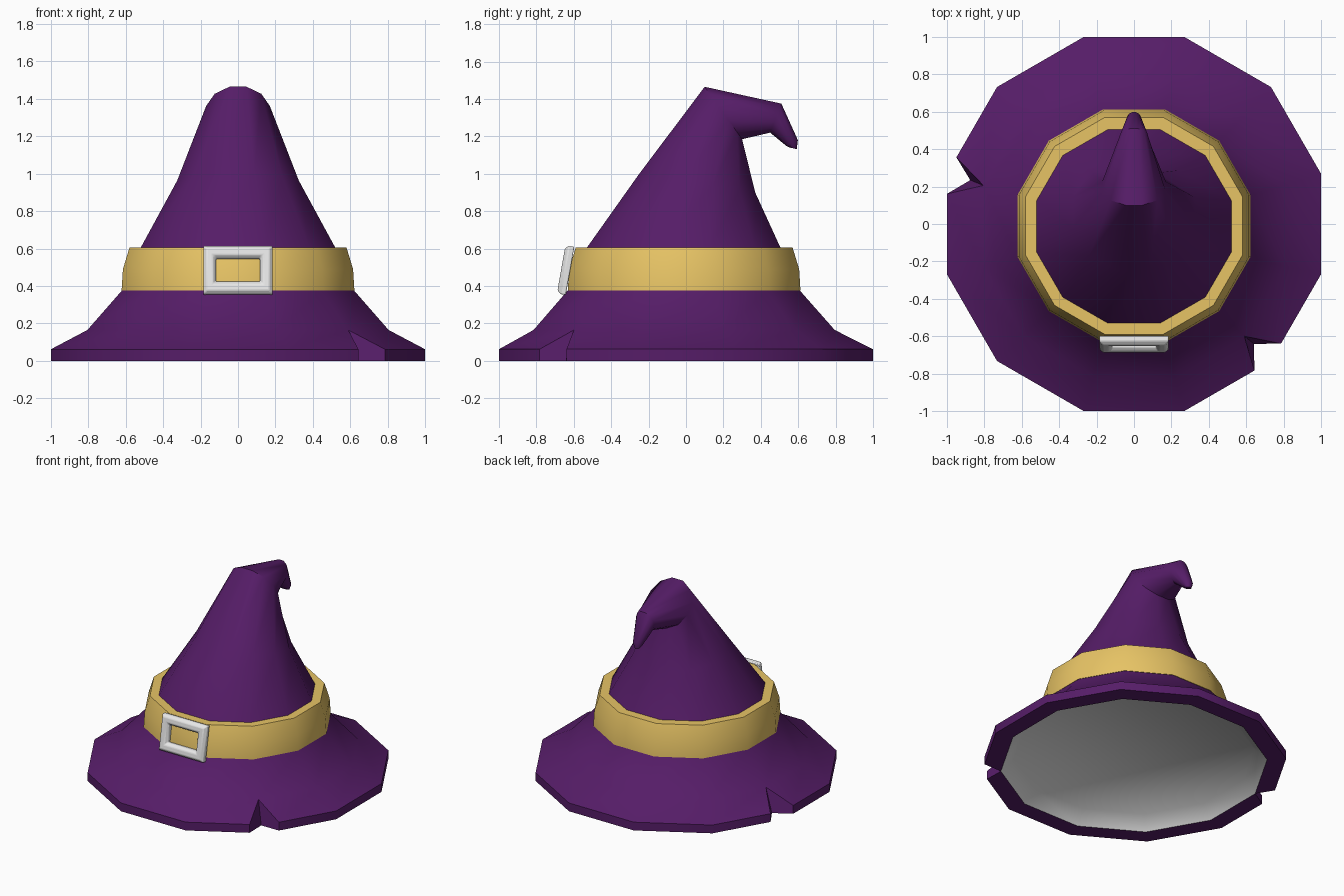
import bpy, bmesh, math
from mathutils import Vector

if "Cube" in bpy.data.objects:
    bpy.data.objects.remove(bpy.data.objects["Cube"])

SIDES = 12
ANGLES = [math.radians(15 + 30 * k) for k in range(SIDES)]
APOTHEM = math.cos(math.radians(15))


def material(name, colour):
    m = bpy.data.materials.new(name)
    m.use_nodes = True
    m.diffuse_color = (*colour, 1)
    m.node_tree.nodes["Principled BSDF"].inputs["Base Color"].default_value = (*colour, 1)
    return m


purple = material("purple felt", (0.092, 0.012, 0.137))
gold = material("gold band", (0.8, 0.55, 0.13))
white = material("pale metal and lining", (0.8, 0.8, 0.8))


def flat_ring(half, z, shift=0.0):
    """Level twelve-sided ring, measured across its flats."""
    r = half / APOTHEM
    return [Vector((r * math.cos(a), r * math.sin(a) + shift, z)) for a in ANGLES]


def tilted_ring(front, back, half):
    """Ring spanning a front and a back (y, z) point with a given half width."""
    f, b = Vector((0, *front)), Vector((0, *back))
    mid, arm = (f + b) / 2, (b - f) / 2
    return [mid + arm * (math.sin(a) / APOTHEM)
            + Vector((half * math.cos(a) / APOTHEM, 0, 0)) for a in ANGLES]


def add_ring(bm, points):
    return [bm.verts.new(p) for p in points]


def bridge(bm, a, b):
    n = len(a)
    for i in range(n):
        j = (i + 1) % n
        bm.faces.new((a[i], a[j], b[j], b[i]))


def loft(bm, rings, closed=False):
    for a, b in zip(rings, rings[1:]):
        bridge(bm, a, b)
    if closed:
        bridge(bm, rings[-1], rings[0])


def finish(bm, name, mat, angle=40, bevel=0.0):
    bmesh.ops.recalc_face_normals(bm, faces=bm.faces[:])
    mesh = bpy.data.meshes.new(name)
    bm.to_mesh(mesh)
    bm.free()
    ob = bpy.data.objects.new(name, mesh)
    bpy.context.collection.objects.link(ob)
    mesh.materials.append(mat)
    bpy.ops.object.select_all(action="DESELECT")
    bpy.context.view_layer.objects.active = ob
    ob.select_set(True)
    bpy.ops.object.shade_smooth_by_angle(angle=math.radians(angle))
    if bevel:
        mod = ob.modifiers.new("soft edges", "BEVEL")
        mod.width, mod.segments = bevel, 2
    return ob


# Hat: brim with two torn notches, then the crown up to the bent tip
bm = bmesh.new()
NOTCHES = {10, 5}
rim = add_ring(bm, flat_ring(0.875, 0))
shoulder = add_ring(bm, flat_ring(0.805, 0.165, -0.01))
corners = flat_ring(1.0, 0)
before, after = [], []
for k, c in enumerate(corners):
    def pair(p):
        return [bm.verts.new((p.x, p.y, z)) for z in (0, 0.062)]
    if k in NOTCHES:
        before.append(pair(c.lerp(corners[k - 1], 0.19)))
        after.append(pair(c.lerp(corners[(k + 1) % SIDES], 0.2)))
    else:
        before.append(pair(c))
        after.append(before[-1])
for k in range(SIDES):
    j = (k + 1) % SIDES
    (alo, aup), (blo, bup) = after[k], before[j]
    bm.faces.new((rim[k], rim[j], blo, alo))
    bm.faces.new((alo, blo, bup, aup))
    bm.faces.new((aup, bup, shoulder[j], shoulder[k]))
    if k in NOTCHES:
        bm.faces.new((rim[k], alo, aup, shoulder[k]))
        bm.faces.new((shoulder[k], before[k][1], before[k][0], rim[k]))
crown = [
    flat_ring(0.617, 0.38, -0.012),
    tilted_ring((-0.53, 0.605), (0.505, 0.605), 0.52),
    tilted_ring((-0.25, 1.0), (0.37, 0.9), 0.325),
    tilted_ring((0.1, 1.465), (0.3, 1.185), 0.17),
    tilted_ring((0.51, 1.375), (0.45, 1.22), 0.07),
    tilted_ring((0.598, 1.18), (0.535, 1.15), 0.036),
    tilted_ring((0.592, 1.132), (0.555, 1.14), 0.02),
]
rings = [shoulder] + [add_ring(bm, r) for r in crown]
loft(bm, rings)
bm.faces.new(rings[-1])
finish(bm, "hat", purple)

# Lining: recess closing the underside
bm = bmesh.new()
rings = [add_ring(bm, flat_ring(0.875, 0)), add_ring(bm, flat_ring(0.79, 0.09))]
loft(bm, rings)
bm.faces.new(rings[-1])
lining = finish(bm, "lining", white, 80)
if lining.data.polygons[-1].normal.z > 0:
    lining.data.flip_normals()

# Band around the crown
bm = bmesh.new()
profile = [(0.58, 0.377), (0.622, 0.377), (0.615, 0.49), (0.58, 0.605), (0.5, 0.605)]
loft(bm, [add_ring(bm, flat_ring(h, z, -0.01)) for h, z in profile], closed=True)
finish(bm, "hat_band", gold)

# Buckle: rectangular frame with a chamfered section, leaning with the band
bm = bmesh.new()
section = [(0, 0), (0, 0.03), (0.018, 0.048), (0.05, 0.048), (0.068, 0.03), (0.068, 0)]
frames = []
for inset, depth in section:
    w, h = 0.185 - inset, 0.131 - inset
    frames.append(add_ring(bm, [(sx * w, -depth, sz * h)
                                for sx, sz in ((-1, -1), (1, -1), (1, 1), (-1, 1))]))
loft(bm, frames, closed=True)
buckle = finish(bm, "buckle", white, 40, bevel=0.006)
buckle.location = (0, -0.62, 0.481)
buckle.rotation_euler.x = math.radians(-10)
